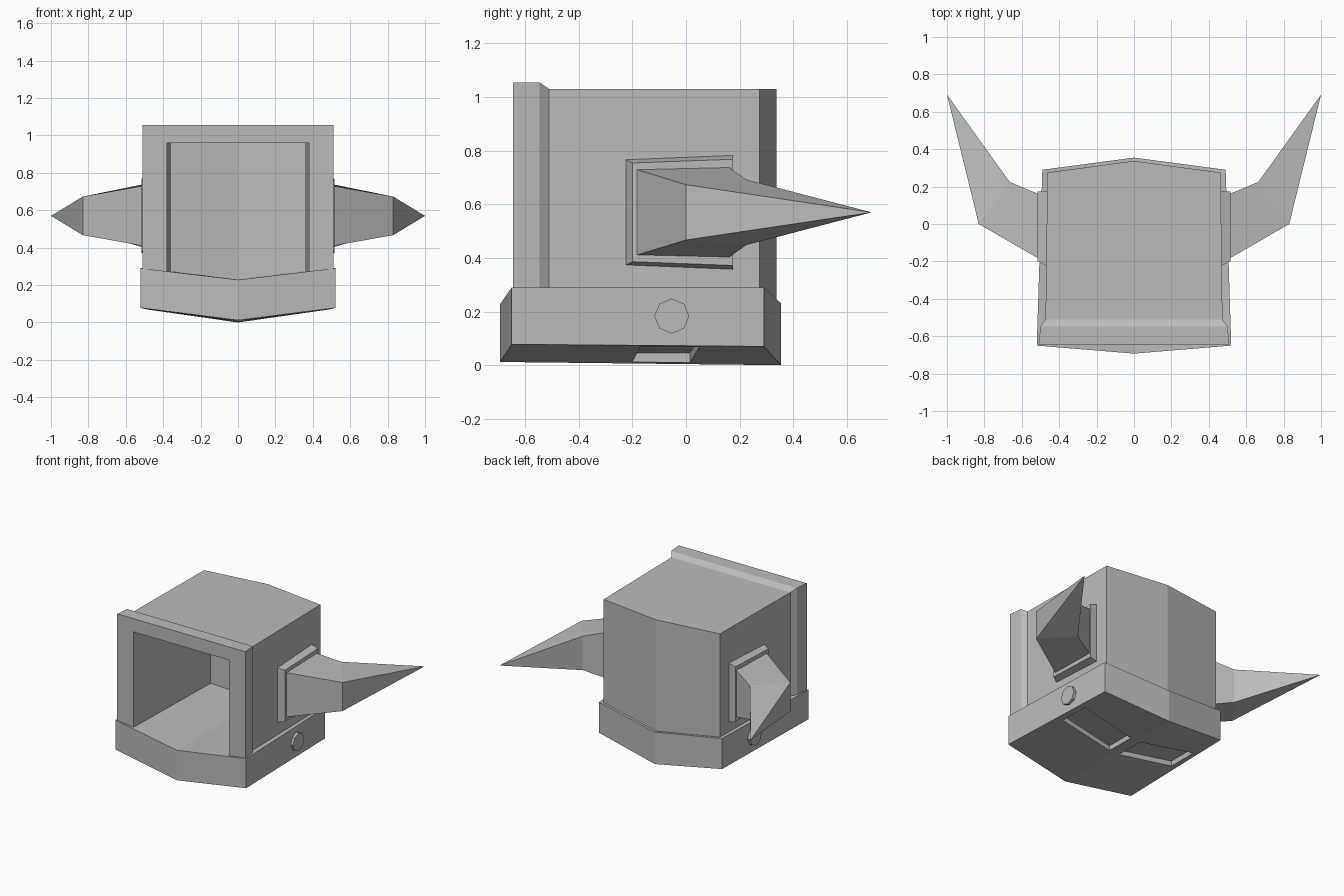
import bpy
import bmesh
from math import cos, sin, tau

cube = bpy.data.objects.get("Cube")
if cube:
    bpy.data.objects.remove(cube, do_unlink=True)

grey = bpy.data.materials.new("plain grey")
grey.use_nodes = True
grey.diffuse_color = (0.5, 0.5, 0.5, 1)
grey.node_tree.nodes["Principled BSDF"].inputs["Base Color"].default_value = (0.5, 0.5, 0.5, 1)


def loft(name, rings):
    """Skin a row of equal-sized rings, cap both ends and weld collapsed points."""
    bm = bmesh.new()
    rows = [[bm.verts.new(p) for p in ring] for ring in rings]
    n = len(rows[0])
    for a, b in zip(rows, rows[1:]):
        for i in range(n):
            j = (i + 1) % n
            bm.faces.new((a[i], a[j], b[j], b[i]))
    bm.faces.new(rows[0])
    bm.faces.new(rows[-1])
    bmesh.ops.remove_doubles(bm, verts=bm.verts, dist=0.0005)
    bmesh.ops.recalc_face_normals(bm, faces=bm.faces)
    mesh = bpy.data.meshes.new(name)
    bm.to_mesh(mesh)
    bm.free()
    mesh.materials.append(grey)
    obj = bpy.data.objects.new(name, mesh)
    bpy.context.collection.objects.link(obj)
    return obj


def carve(obj, cutter):
    """Subtract the cutter, then throw it away."""
    cutter.hide_render = True
    mod = obj.modifiers.new("carve", 'BOOLEAN')
    mod.operation = 'DIFFERENCE'
    mod.solver = 'EXACT'
    mod.object = cutter
    bpy.context.view_layer.objects.active = obj
    bpy.ops.object.modifier_apply(modifier=mod.name)
    bpy.data.objects.remove(cutter, do_unlink=True)


def side_ring(s):
    return [(s * 0.52, -0.65, 0.078), (s * 0.49, 0.29, 0.07),
            (s * 0.49, 0.29, 0.29), (s * 0.52, -0.65, 0.29)]


# Base: a shallow V in plan and in section
keel = [(0, -0.693, 0.012), (0, 0.355, 0), (0, 0.355, 0.23), (0, -0.693, 0.228)]
base = loft("base", [side_ring(-1), keel, side_ring(1)])

# Sunken panels under the base
for s in (-1, 1):
    plan = [(0.46, -0.17), (0.46, 0.05), (0.04, 0.015), (0.04, -0.2)]
    panel = [[(s * x, y, 0.005 + 0.14 * x + h) for x, y in plan] for h in (-0.06, 0.035)]
    carve(base, loft("panel_cutter", panel))

# Box body with a raised front rim and a pointed back
sections = [(-0.645, 0.51, 1.055), (-0.547, 0.5, 1.055), (-0.51, 0.473, 1.03),
            (0.275, 0.463, 1.03), (0.337, 0, 1.03)]
body = loft("body", [[(-w, y, 0.15), (w, y, 0.15), (w, y, z), (-w, y, z)]
                     for y, w, z in sections])

# Front opening, leaving the base as the floor
hollow = [(-0.384, -0.8), (0.384, -0.8), (0.357, 0.2), (0, 0.25), (-0.357, 0.2)]
carve(body, loft("opening_cutter", [[(x, y, z) for x, y in hollow] for z in (0.1, 0.96)]))

for s, side in ((1, "left"), (-1, "right")):
    # Bevelled mounting plate
    loft(side + "_plate", [
        [(s * 0.455, -0.23, 0.37), (s * 0.455, 0.175, 0.355),
         (s * 0.455, 0.175, 0.785), (s * 0.455, -0.23, 0.77)],
        [(s * 0.515, -0.2, 0.386), (s * 0.515, 0.175, 0.372),
         (s * 0.515, 0.175, 0.768), (s * 0.515, -0.2, 0.754)]])

    # Horn: front and back edges at each ring, swept back to a point
    rings = []
    for xf, yf, hf, xb, yb, hb in ((0.51, -0.185, 0.16, 0.51, 0.16, 0.168),
                                   (0.83, 0, 0.103, 0.665, 0.225, 0.122),
                                   (1, 0.692, 0, 1, 0.692, 0)):
        rings.append([(s * xf, yf, 0.57 - hf), (s * xb, yb, 0.57 - hb),
                      (s * xb, yb, 0.57 + hb), (s * xf, yf, 0.57 + hf)])
    loft(side + "_horn", rings)

    # Eight-sided stud on the base
    loft(side + "_stud", [[(s * x, -0.053 + 0.065 * cos(tau * i / 8),
                            0.183 + 0.065 * sin(tau * i / 8)) for i in range(8)]
                          for x in (0.48, 0.52)])
